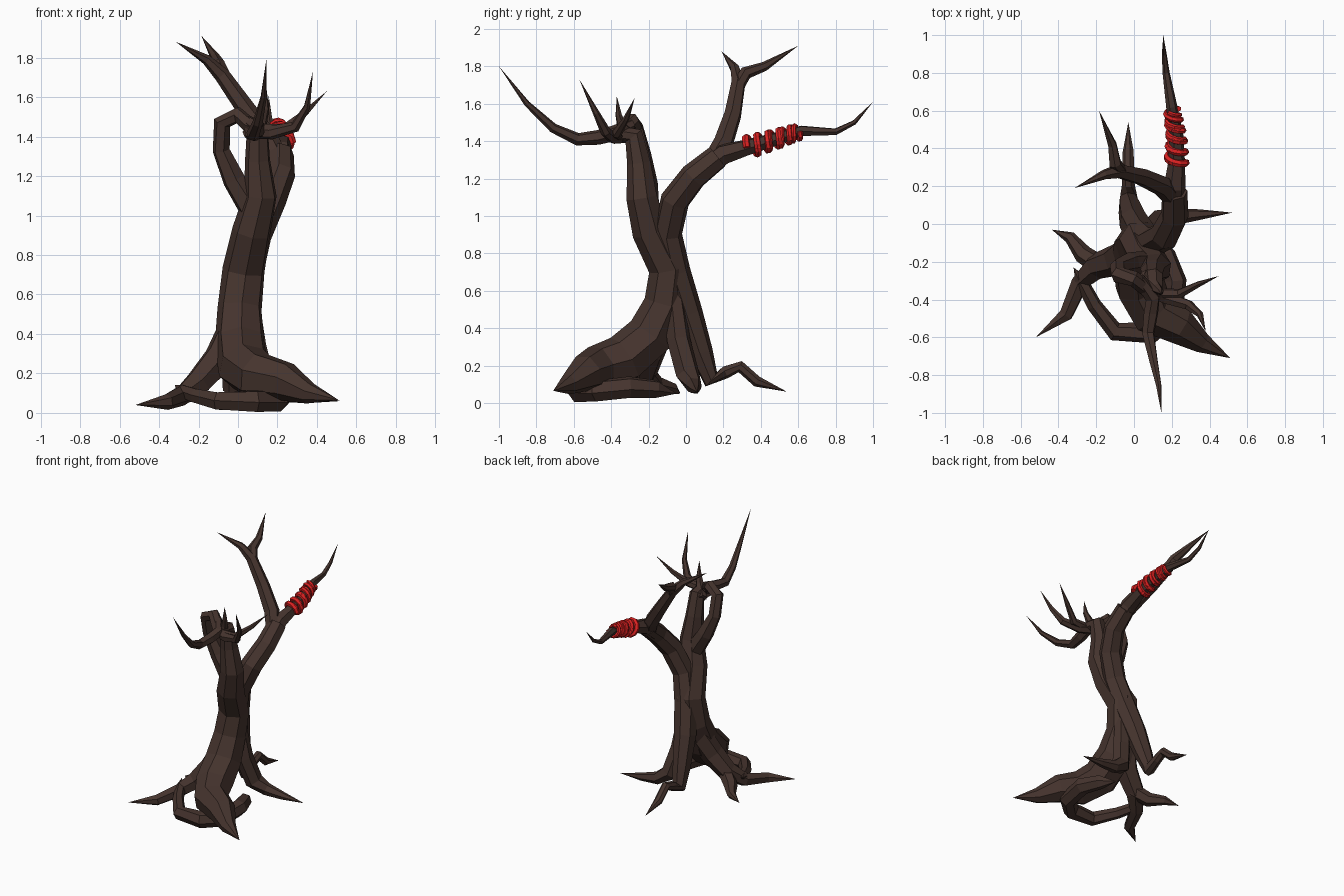
import bpy, bmesh, math
from mathutils import Vector


def material(name, rgb):
    m = bpy.data.materials.new(name)
    m.diffuse_color = (*rgb, 1)
    return m


bark = material("bark", (0.06, 0.034, 0.027))
red = material("red_rope", (0.72, 0.015, 0.015))


def tube(name, pts, sides=6, mat=bark):
    """Tapered flat-faced tube through (x, y, z, radius); radius 0 ends in a point."""
    bm = bmesh.new()
    P = [Vector(p[:3]) for p in pts]
    n, last, normal = len(P), None, None
    for i, p in enumerate(P):
        r = pts[i][3]
        d = (P[min(i + 1, n - 1)] - P[max(i - 1, 0)]).normalized()
        if normal is None:
            normal = d.orthogonal()
        normal = (normal - d * normal.dot(d)).normalized()
        side = d.cross(normal)
        if r == 0:
            ring = [bm.verts.new(p)] * sides
        else:
            ring = [bm.verts.new(p + r * (math.cos(a) * normal + math.sin(a) * side))
                    for a in (2 * math.pi * k / sides for k in range(sides))]
        if last:
            for k in range(sides):
                j = (k + 1) % sides
                quad = [last[k], last[j], ring[j], ring[k]]
                bm.faces.new(list(dict.fromkeys(quad)))
        elif r:
            bm.faces.new(ring[::-1])
        last = ring
    if pts[-1][3]:
        bm.faces.new(last)
    bmesh.ops.recalc_face_normals(bm, faces=bm.faces)
    me = bpy.data.meshes.new(name)
    bm.to_mesh(me)
    bm.free()
    me.materials.append(mat)
    ob = bpy.data.objects.new(name, me)
    bpy.context.collection.objects.link(ob)
    return ob


# Front trunk, from the pointed front foot up to the crown knot
tube("front_trunk", [
    (.51, -.71, .065, 0), (.36, -.63, .10, .055), (.24, -.54, .16, .10), (.10, -.47, .185, .125),
    (.03, -.33, .235, .135), (.01, -.19, .36, .13), (.01, -.11, .53, .115), (.03, -.09, .72, .11),
    (.07, -.19, .92, .10), (.115, -.235, 1.10, .085), (.10, -.25, 1.28, .065),
    (.10, -.28, 1.43, .055), (.11, -.37, 1.44, .045)], 7)

# Back trunk, from the kinked back root up to the right limb
tube("back_trunk", [
    (-.03, .54, .06, 0), (-.03, .38, .115, .03), (-.03, .29, .195, .032), (-.03, .21, .165, .035),
    (-.03, .135, .125, .05), (-.02, .08, .27, .065), (0, .01, .48, .08), (.04, -.06, .70, .085),
    (.09, -.10, .90, .08), (.165, -.06, 1.08, .08), (.215, .04, 1.21, .075),
    (.215, .17, 1.315, .068)], 7)

# Roots
tube("right_root", [
    (.05, -.07, .62, .05), (.08, -.04, .34, .065), (.13, .01, .15, .065),
    (.22, .04, .095, .045), (.35, .05, .075, .028), (.52, .06, .06, 0)])
tube("left_root", [
    (0, -.12, .46, .09), (-.09, -.19, .28, .085), (-.20, -.225, .155, .07),
    (-.285, -.31, .085, .05), (-.36, -.48, .055, .04), (-.52, -.60, .04, 0)])
tube("left_rear_root", [
    (-.18, -.22, .16, .055), (-.27, -.16, .095, .05), (-.34, -.07, .075, .032), (-.435, -.03, .05, 0)])
tube("loop_root", [
    (-.32, -.23, .14, 0), (-.28, -.30, .11, .035), (-.21, -.43, .085, .04), (-.10, -.57, .06, .05),
    (.09, -.575, .06, .06), (.20, -.48, .065, .06), (.22, -.30, .085, .06),
    (.17, -.16, .075, .05), (.12, -.05, .05, 0)])

# Arch beside the front trunk
tube("arch_branch", [
    (.08, -.21, 1.02, .07), (-.02, -.21, 1.18, .06), (-.085, -.23, 1.33, .045),
    (-.08, -.27, 1.47, .045), (0, -.29, 1.51, .042), (.06, -.34, 1.455, .04), (.12, -.39, 1.43, .035)])

# Crown twigs
tube("front_twig", [
    (.03, -.29, 1.49, .03), (.10, -.39, 1.44, .042), (.09, -.47, 1.42, .04), (.075, -.58, 1.41, .034),
    (.10, -.71, 1.47, .026), (.13, -.85, 1.60, .016), (.145, -1.0, 1.80, 0)])
tube("right_front_twig", [
    (.05, -.33, 1.43, .04), (.17, -.39, 1.42, .035), (.29, -.43, 1.45, .028),
    (.35, -.48, 1.55, .018), (.38, -.57, 1.73, 0)])
tube("right_twig", [
    (.10, -.37, 1.43, .035), (.24, -.37, 1.44, .027), (.34, -.32, 1.52, .017), (.45, -.275, 1.63, 0)])
tube("short_twig", [
    (.05, -.27, 1.41, .035), (.12, -.34, 1.47, .03), (.14, -.36, 1.54, .018), (.145, -.37, 1.64, 0)])

# Upper limb and its fork
tube("upper_limb", [
    (.22, .12, 1.26, .05), (.15, .20, 1.39, .055), (.04, .25, 1.54, .048), (-.08, .28, 1.71, .04),
    (-.16, .26, 1.79, .026), (-.315, .19, 1.88, 0)])
tube("upper_fork", [
    (-.06, .27, 1.68, .035), (-.10, .32, 1.765, .035), (-.115, .42, 1.80, .025), (-.185, .60, 1.91, 0)])

# Rear limb carrying the rope
limb = [(.21, .10, 1.25, .06), (.215, .20, 1.33, .058), (.225, .32, 1.365, .046),
        (.225, .46, 1.405, .038), (.20, .62, 1.455, .03), (.17, .80, 1.45, .019),
        (.16, .90, 1.50, .013), (.155, 1.0, 1.61, 0)]
tube("rear_limb", limb)


# Rope coiled around the rear limb
def on_limb(y):
    for a, b in zip(limb, limb[1:]):
        if a[1] <= y <= b[1]:
            t = (y - a[1]) / (b[1] - a[1])
            return [u + (v - u) * t for u, v in zip(a, b)]


def rope(name, turns, y0, y1, phase, thick):
    pts, steps = [], turns * 10
    for i in range(steps + 1):
        t = i / steps
        x, y, z, r = on_limb(y0 + (y1 - y0) * t)
        a = phase + 2 * math.pi * turns * t
        r += .006
        up = r * math.sin(a)
        pts.append((x + r * math.cos(a), y - .35 * up, z + up, thick * (1 - .3 * t)))
    tube(name, pts, 6, red)


rope("rope_coil", 5, .325, .61, 0, .02)
rope("rope_second_coil", 4, .34, .60, 2.2, .017)
